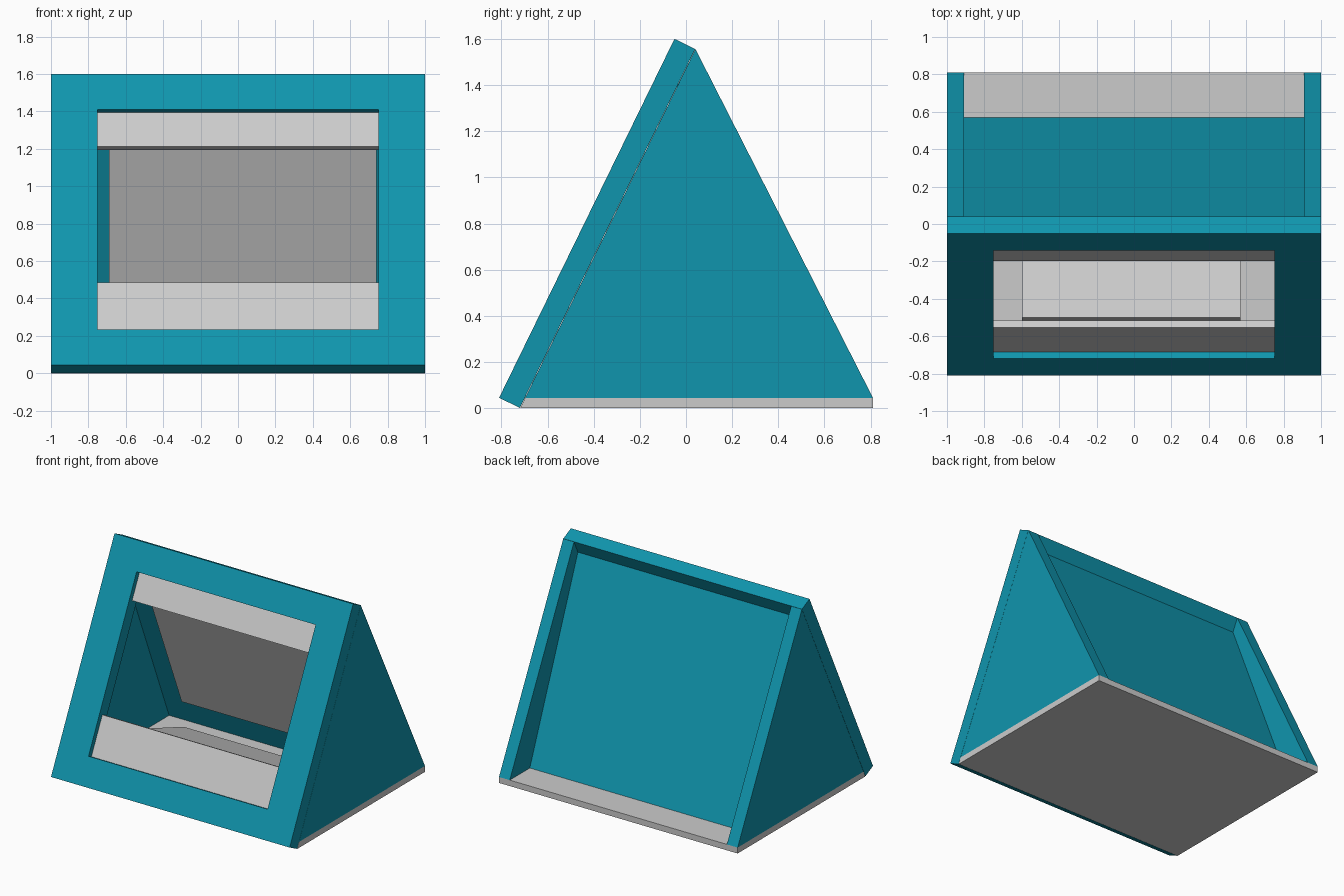
import bpy, bmesh
from mathutils import Vector

if "Cube" in bpy.data.objects:
    bpy.data.objects.remove(bpy.data.objects["Cube"])

teal = bpy.data.materials.new("teal")
teal.diffuse_color = (0.005, 0.3, 0.42, 1)
teal.use_nodes = True
teal.node_tree.nodes["Principled BSDF"].inputs["Base Color"].default_value = teal.diffuse_color

# Slope frame of the leaning front: s runs up the slope, d goes inward
ORIGIN = Vector((-0.81, 0.045))
UP = Vector((0.76, 1.555)).normalized()
IN = Vector((UP.y, -UP.x))
LENGTH = 1.731


def slope(s, d):
    return ORIGIN + UP * s + IN * d


def finish(name, bm, mat=None):
    bmesh.ops.recalc_face_normals(bm, faces=bm.faces)
    mesh = bpy.data.meshes.new(name)
    bm.to_mesh(mesh)
    bm.free()
    obj = bpy.data.objects.new(name, mesh)
    bpy.context.collection.objects.link(obj)
    if mat:
        mesh.materials.append(mat)
    return obj


def prism(name, profile, x0, x1, mat=None):
    """Extrude a (y, z) profile from x0 to x1."""
    bm = bmesh.new()
    face = bm.faces.new([bm.verts.new((x0, y, z)) for y, z in profile])
    ext = bmesh.ops.extrude_face_region(bm, geom=[face])
    verts = [g for g in ext["geom"] if isinstance(g, bmesh.types.BMVert)]
    bmesh.ops.translate(bm, verts=verts, vec=(x1 - x0, 0, 0))
    return finish(name, bm, mat)


def slope_board(name, s0, s1, d0, d1, half):
    return prism(name, [slope(s0, d0), slope(s1, d0), slope(s1, d1), slope(s0, d1)],
                 -half, half)


# Front panel with a rectangular window
bm = bmesh.new()


def ring(half, s0, s1, d):
    return [bm.verts.new((x, *slope(s, d)))
            for x, s in ((-half, s0), (half, s0), (half, s1), (-half, s1))]


out_f, out_b = (ring(1.0, 0, LENGTH, d) for d in (0, 0.1))
win_f, win_b = (ring(0.75, 0.21, 1.52, d) for d in (0, 0.1))
for a, b in ((out_f, win_f), (out_b, win_b), (out_f, out_b), (win_f, win_b)):
    for i in range(4):
        j = (i + 1) % 4
        bm.faces.new((a[i], a[j], b[j], b[i]))
finish("front_panel", bm, teal)

# Boards across the window
slope_board("lower_board", 0.21, 0.508, 0.038, 0.08, 0.75)
slope_board("upper_board", 1.319, 1.52, 0.038, 0.08, 0.75)

# Floor
prism("floor", [(-0.718, 0), (0.81, 0), (0.81, 0.045), (-0.697, 0.045)], -1, 1)

# Triangular side walls
side = [(-0.697, 0.045), (0.81, 0.045), (0.041, 1.556)]
prism("left_wall", side, -1, -0.91, teal)
prism("right_wall", side, 0.91, 1, teal)

# Recessed back panel
prism("back_panel", [(0.57, 0.045), (0.475, 0.045), (-0.06, 1.35), (-0.006, 1.46)],
      -0.91, 0.91, teal)

# Grey screen resting against the inside of the back panel
prism("screen", [(0.311, 0.27), (-0.087, 1.23), (-0.022, 1.257), (0.376, 0.297)],
      -0.69, 0.74)

# Tilted tray behind the lower board
prism("tray", [(-0.50, 0.393), (0.206, 0.144), (0.18, 0.07), (-0.526, 0.319)],
      -0.60, 0.57)
